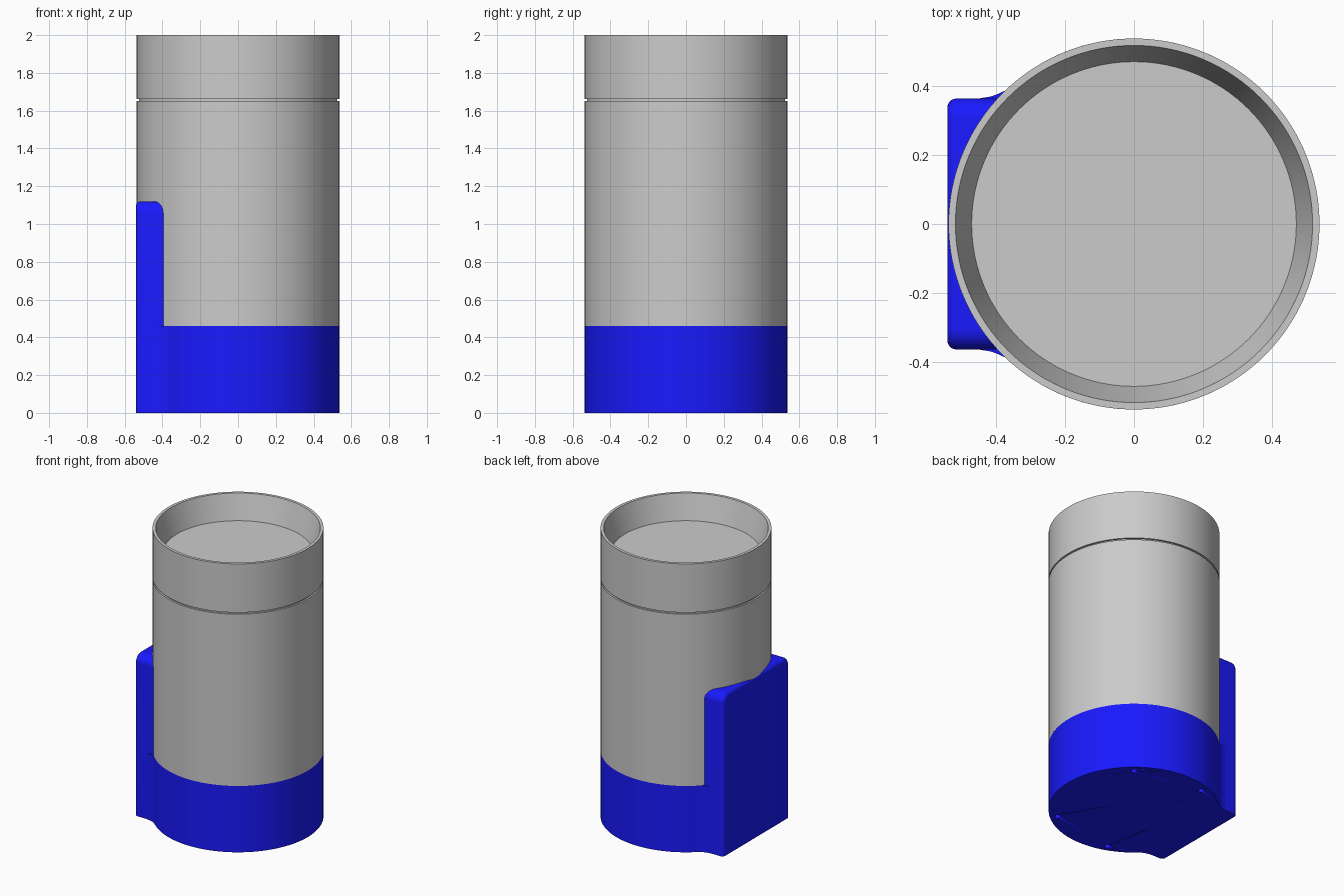
import bpy, bmesh, math

if "Cube" in bpy.data.objects:
    bpy.data.objects.remove(bpy.data.objects["Cube"])

R = 0.537        # shared outer radius
SEG = 128

blue = bpy.data.materials.new("blue")
blue.diffuse_color = (0.01, 0.01, 1.0, 1)
blue.use_nodes = True
blue.node_tree.nodes["Principled BSDF"].inputs["Base Color"].default_value = blue.diffuse_color


def finish(name, bm, mat=None, angle=30):
    bmesh.ops.recalc_face_normals(bm, faces=bm.faces)
    mesh = bpy.data.meshes.new(name)
    bm.to_mesh(mesh)
    bm.free()
    ob = bpy.data.objects.new(name, mesh)
    bpy.context.collection.objects.link(ob)
    if mat:
        mesh.materials.append(mat)
    bpy.ops.object.select_all(action='DESELECT')
    ob.select_set(True)
    bpy.context.view_layer.objects.active = ob
    bpy.ops.object.shade_smooth_by_angle(angle=math.radians(angle))
    return ob


def lathe(name, profile):
    bm = bmesh.new()
    verts = [bm.verts.new((r, 0, z)) for r, z in profile]
    edges = [bm.edges.new(p) for p in zip(verts, verts[1:])]
    bmesh.ops.spin(bm, geom=verts + edges, cent=(0, 0, 0), axis=(0, 0, 1),
                   angle=math.tau, steps=SEG)
    bmesh.ops.remove_doubles(bm, verts=bm.verts, dist=1e-4)
    return finish(name, bm)


def prism(points, offset):
    bm = bmesh.new()
    face = bm.faces.new([bm.verts.new(p) for p in points])
    ext = bmesh.ops.extrude_face_region(bm, geom=[face])
    moved = [g for g in ext["geom"] if isinstance(g, bmesh.types.BMVert)]
    bmesh.ops.translate(bm, verts=moved, vec=offset)
    bmesh.ops.recalc_face_normals(bm, faces=bm.faces)
    return bm


# Grey vessel: body, thin seam groove, and dished top section
lathe("body", [(0, 0.46), (R, 0.46), (R, 1.651), (0.525, 1.651),
               (0.525, 1.663), (0, 1.663)])
lathe("top_cup", [(0, 1.663), (R, 1.663), (R, 2), (0.517, 2),
                  (0.47, 1.83), (0, 1.83)])

# Blue base: round outline flaring into the back plate
arc = [math.radians(-134 + 268 * i / 96) for i in range(97)]
outline = [(R * math.cos(a), R * math.sin(a), 0) for a in arc]
flare = [(-0.395, 0.376), (-0.415, 0.369), (-0.44, 0.365), (-0.46, 0.36)]
outline += [(x, y, 0) for x, y in flare]
outline += [(x, -y, 0) for x, y in reversed(flare)]
base = finish("base", prism(outline, (0, 0, 0.46)), blue)

# Four small blind holes in the underside
cut = bmesh.new()
for deg in (50, -50, 110, -110):
    a = math.radians(deg)
    ring = bmesh.ops.create_cone(cut, cap_ends=True, segments=24, radius1=0.02,
                                 radius2=0.02, depth=0.1)
    bmesh.ops.translate(cut, verts=ring["verts"],
                        vec=(0.487 * math.cos(a), 0.487 * math.sin(a), 0))
cutter = finish("hole_cutter", cut, blue)
cutter.hide_render = True
mod = base.modifiers.new("holes", 'BOOLEAN')
mod.operation = 'DIFFERENCE'
mod.solver = 'EXACT'
mod.object = cutter
bpy.context.view_layer.objects.active = base
bpy.ops.object.modifier_apply(modifier=mod.name)
bpy.data.objects.remove(cutter)

# Back plate: flat slab with rounded top corners and softened rear edges
W, H, C, BACK = 0.363, 1.12, 0.06, -0.54
side = [(W - C + C * math.cos(t), H - C + C * math.sin(t))
        for t in (math.radians(90 * i / 10) for i in range(11))]
pts = [(W, 0)] + side + [(-y, z) for y, z in reversed(side)] + [(-W, 0)]
bm = prism([(BACK, y, z) for y, z in pts], (0.19, 0, 0))
rear = [e for e in bm.edges
        if all(v.co.x < BACK + 1e-4 for v in e.verts)
        and any(v.co.z > 1e-4 for v in e.verts)]
bmesh.ops.bevel(bm, geom=rear, offset=0.025, segments=6, profile=0.5,
                affect='EDGES')
finish("back_plate", bm, blue)
